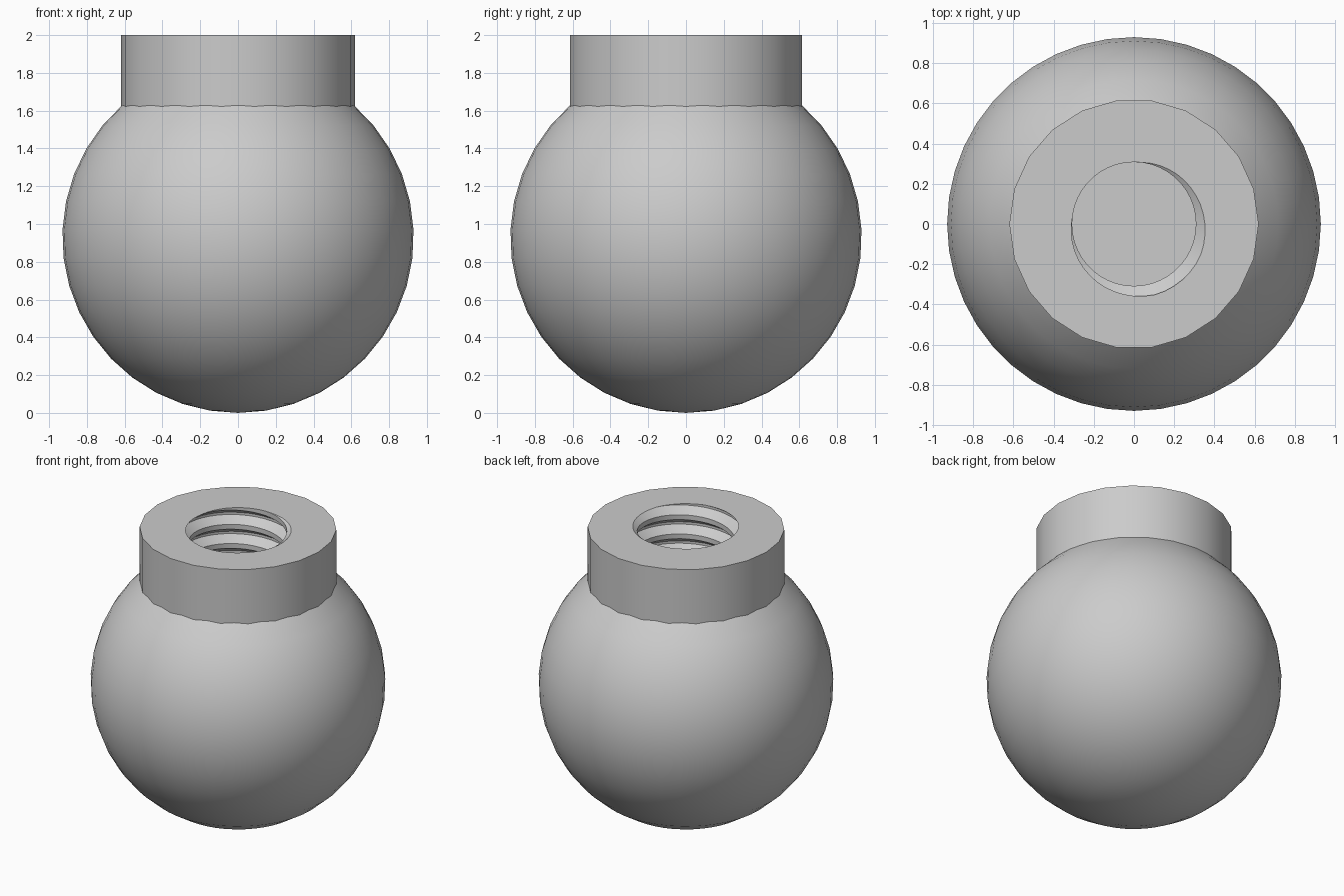
import bpy
import bmesh
from math import sin, cos, pi, asin, radians, floor

cube = bpy.data.objects.get("Cube")
if cube:
    bpy.data.objects.remove(cube, do_unlink=True)

SIDES = 44
BALL_R = 0.93
COLLAR_R, TOP = 0.62, 2.0
MINOR, MAJOR, PITCH, BORE_FLOOR = 0.308, 0.367, 0.133, 0.9
PROFILE = [(0, MINOR), (0.25, MINOR), (0.5625, MAJOR), (0.6875, MAJOR), (1, MINOR)]

grey = bpy.data.materials.new("plain grey")
grey.use_nodes = True
grey.diffuse_color = (0.6, 0.6, 0.6, 1)
grey.node_tree.nodes["Principled BSDF"].inputs["Base Color"].default_value = (0.6, 0.6, 0.6, 1)


def lathe(name, column):
    """Skin the (radius, height) columns given for each step around the z axis."""
    bm = bmesh.new()
    cols = []
    for j in range(SIDES + 1):
        a = 2 * pi * j / SIDES
        cols.append([bm.verts.new((r * cos(a), r * sin(a), z)) for r, z in column(j)])
    for c, d in zip(cols, cols[1:]):
        for i in range(len(c) - 1):
            bm.faces.new((c[i], d[i], d[i + 1], c[i + 1]))
    bmesh.ops.remove_doubles(bm, verts=bm.verts, dist=0.0004)
    mesh = bpy.data.meshes.new(name)
    bm.to_mesh(mesh)
    bm.free()
    mesh.materials.append(grey)
    obj = bpy.data.objects.new(name, mesh)
    bpy.context.collection.objects.link(obj)
    bpy.ops.object.select_all(action="DESELECT")
    obj.select_set(True)
    bpy.context.view_layer.objects.active = obj
    bpy.ops.object.shade_smooth_by_angle(angle=radians(30))
    return obj


# Ball, open where the collar begins
def ball_column(j):
    end = pi - asin(0.613 / BALL_R)
    steps = 15
    return [(BALL_R * sin(end * i / steps), BALL_R * (1 - cos(end * i / steps)))
            for i in range(steps + 1)]


# Thread radius at a position along the helix, counted in turns
def thread_radius(turns):
    p = turns - floor(turns)
    for (p0, r0), (p1, r1) in zip(PROFILE, PROFILE[1:]):
        if p <= p1:
            return r0 + (r1 - r0) * (p - p0) / (p1 - p0)


# Collar wall, rim, threaded bore and bore floor
def collar_column(j):
    outer = COLLAR_R * (cos(pi / (SIDES // 2)) if j % 2 else 1)
    points = [(outer, 1.61), (outer, TOP)]
    start = TOP - PITCH * (0.625 - 50 / 360) + PITCH * j / SIDES
    for n in range(3, -12, -1):
        for phase, _ in reversed(PROFILE[:-1]):
            z = min(TOP, max(BORE_FLOOR, start + PITCH * (n + phase)))
            points.append((thread_radius((z - start) / PITCH), z))
    return points + [(0, BORE_FLOOR)]


lathe("ball", ball_column)
lathe("threaded_collar", collar_column)
